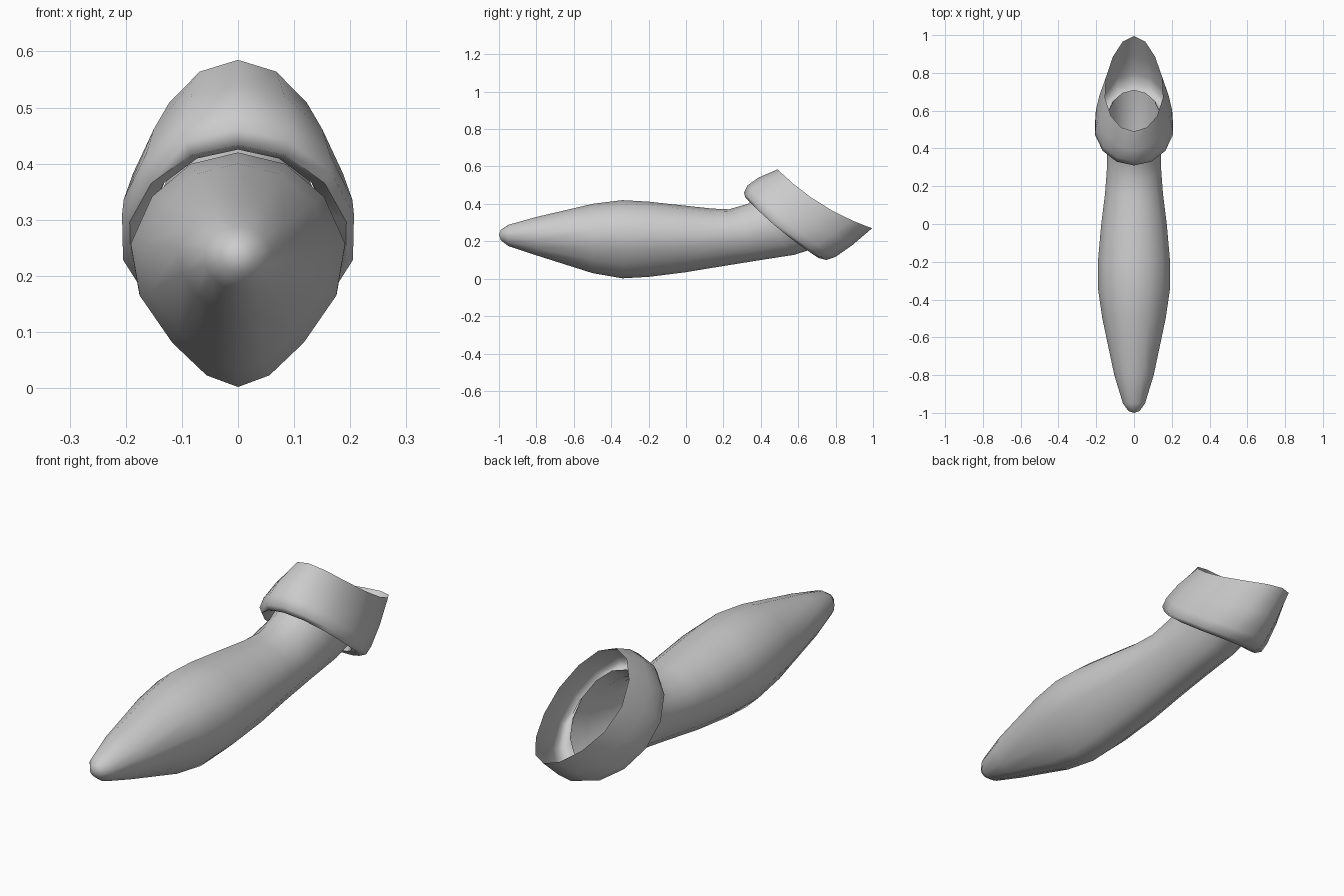
import bpy, bmesh, math
from mathutils import Vector

if "Cube" in bpy.data.objects:
    bpy.data.objects.remove(bpy.data.objects["Cube"])

SIDES = 14

grey = bpy.data.materials.new("plain grey")
grey.diffuse_color = (0.6, 0.6, 0.6, 1)
grey.use_nodes = True
grey.node_tree.nodes["Principled BSDF"].inputs["Base Color"].default_value = grey.diffuse_color


def loft(name, rings, tip=None):
    """Skin tilted oval rings: (top y, top z, bottom y, bottom z, half width, lower pinch, sag)."""
    bm = bmesh.new()
    loops = []
    for ty, tz, by, bz, w, pinch, sag in rings:
        top, bottom = Vector((0, ty, tz)), Vector((0, by, bz))
        mid, half = (top + bottom) / 2, (top - bottom) / 2
        loop = []
        for i in range(SIDES):
            a = math.pi / 2 + math.tau * i / SIDES
            s, c = math.sin(a), math.cos(a)
            p = mid + half * s
            p.x = w * c * (1 - pinch * max(0, -s))
            p += Vector((0, -0.6, -0.8)) * sag * c * c
            loop.append(bm.verts.new(p))
        loops.append(loop)
    for a, b in zip(loops, loops[1:]):
        for i in range(SIDES):
            j = (i + 1) % SIDES
            bm.faces.new((a[i], a[j], b[j], b[i]))
    if tip:
        v = bm.verts.new(tip)
        for i in range(SIDES):
            bm.faces.new((v, loops[0][(i + 1) % SIDES], loops[0][i]))
    bmesh.ops.recalc_face_normals(bm, faces=bm.faces)
    # outward winding: the widest side faces must point away from the centre line
    f = max(bm.faces, key=lambda f: f.calc_center_median().x)
    if f.normal.x < 0:
        bmesh.ops.reverse_faces(bm, faces=bm.faces)
    mesh = bpy.data.meshes.new(name)
    bm.to_mesh(mesh)
    bm.free()
    mesh.materials.append(grey)
    ob = bpy.data.objects.new(name, mesh)
    bpy.context.collection.objects.link(ob)
    bpy.context.view_layer.objects.active = ob
    ob.select_set(True)
    bpy.ops.object.shade_smooth_by_angle(angle=math.radians(70))
    ob.select_set(False)
    return ob


# Tapered body, open where it enters the cuff
loft("body", [
    (-0.99, 0.262, -0.99, 0.205, 0.03, 0, 0),
    (-0.95, 0.288, -0.95, 0.175, 0.06, 0.05, 0),
    (-0.80, 0.330, -0.80, 0.125, 0.107, 0.2, 0),
    (-0.50, 0.400, -0.50, 0.030, 0.172, 0.35, 0),
    (-0.34, 0.420, -0.34, 0.002, 0.196, 0.38, 0),
    (-0.20, 0.412, -0.20, 0.010, 0.196, 0.36, 0),
    (0.00, 0.390, 0.00, 0.035, 0.178, 0.3, 0),
    (0.14, 0.375, 0.20, 0.068, 0.157, 0.25, 0),
    (0.23, 0.371, 0.40, 0.100, 0.147, 0.2, 0),
    (0.33, 0.400, 0.58, 0.128, 0.144, 0.1, 0),
    (0.41, 0.460, 0.71, 0.170, 0.145, 0.05, 0.01),
], tip=(0, -1.0, 0.235))

# Tilted cuff: thin flared wall, rolled lower edge, inner fold meeting the body
loft("cuff", [
    (0.49, 0.585, 0.995, 0.27, 0.157, 0.15, 0.035),
    (0.39, 0.542, 0.89, 0.18, 0.192, 0.1, 0.025),
    (0.33, 0.500, 0.80, 0.117, 0.209, 0.06, 0.02),
    (0.31, 0.460, 0.75, 0.100, 0.212, 0.04, 0.015),
    (0.318, 0.433, 0.71, 0.110, 0.198, 0.04, 0.015),
    (0.355, 0.425, 0.675, 0.138, 0.168, 0.04, 0.01),
    (0.41, 0.460, 0.71, 0.170, 0.147, 0.05, 0.01),
])
